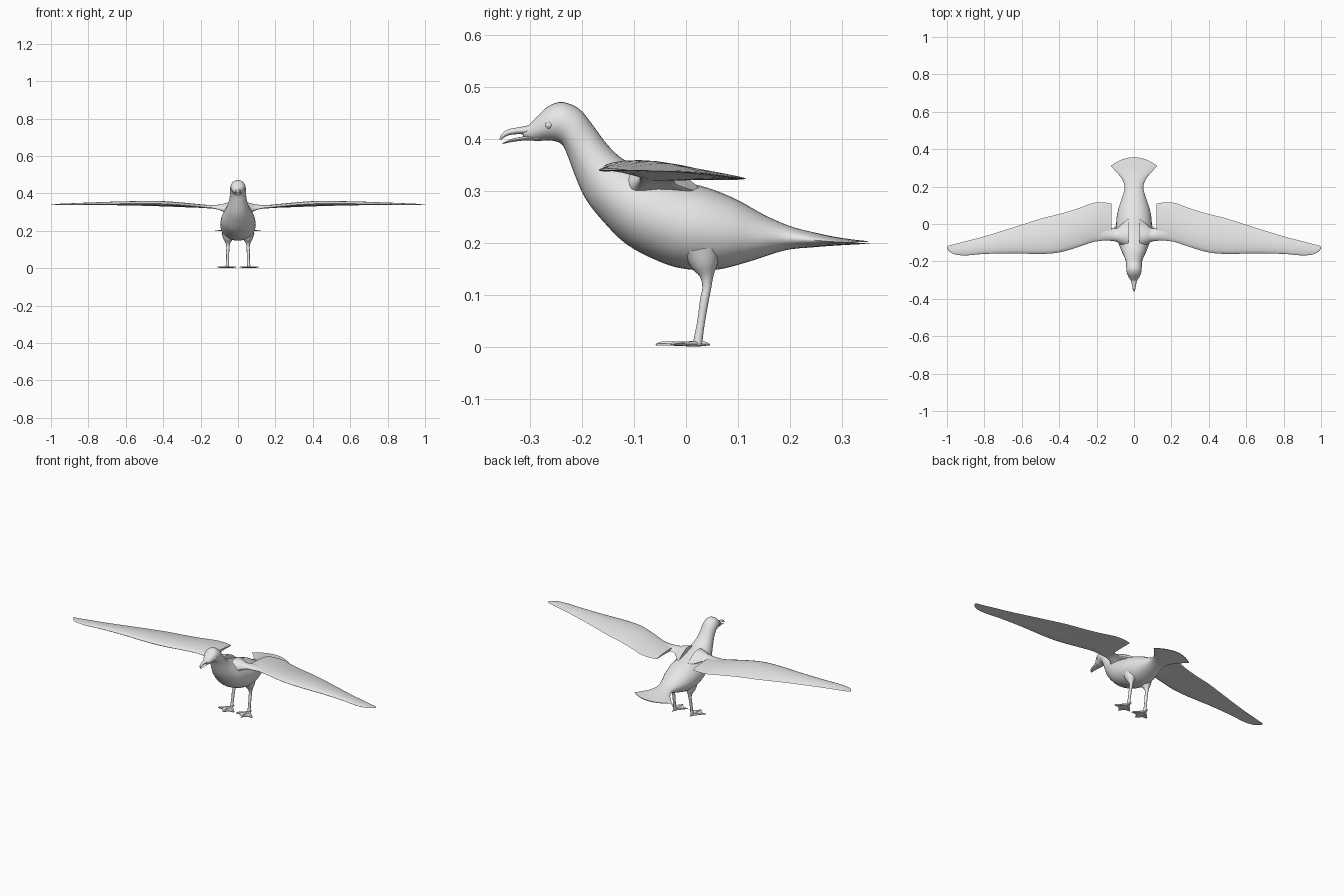
import bpy, bmesh, math
from mathutils import Vector

if "Cube" in bpy.data.objects:
    bpy.data.objects.remove(bpy.data.objects["Cube"])

plumage = bpy.data.materials.new("plain grey")
plumage.diffuse_color = (0.8, 0.8, 0.8, 1)
plumage.use_nodes = True
plumage.node_tree.nodes["Principled BSDF"].inputs["Base Color"].default_value = plumage.diffuse_color


def finish(name, bm, mirror=False, angle=50):
    bmesh.ops.recalc_face_normals(bm, faces=bm.faces)
    me = bpy.data.meshes.new(name)
    bm.to_mesh(me)
    bm.free()
    me.materials.append(plumage)
    ob = bpy.data.objects.new(name, me)
    bpy.context.collection.objects.link(ob)
    bpy.ops.object.select_all(action='DESELECT')
    ob.select_set(True)
    bpy.context.view_layer.objects.active = ob
    bpy.ops.object.shade_smooth_by_angle(angle=math.radians(angle))
    if mirror:
        m = ob.modifiers.new("mirror", 'MIRROR')
        m.use_mirror_merge = False
    return ob


def smooth_rows(rows, k=4):
    """Catmull-Rom interpolation of section parameters."""
    out = []
    for i in range(len(rows) - 1):
        a, b = rows[max(i - 1, 0)], rows[i]
        c, d = rows[i + 1], rows[min(i + 2, len(rows) - 1)]
        for s in range(k):
            t = s / k
            out.append([0.5 * (2 * q + (r - p) * t + (2 * p - 5 * q + 4 * r - s_) * t * t
                               + (3 * q - p - 3 * r + s_) * t ** 3)
                        for p, q, r, s_ in zip(a, b, c, d)])
    return out + [list(rows[-1])]


def loft(name, rings, mirror=False, angle=50):
    bm = bmesh.new()
    vs = [[bm.verts.new(p) for p in ring] for ring in rings]
    n = len(vs[0])
    for a, b in zip(vs, vs[1:]):
        for j in range(n):
            bm.faces.new((a[j], a[(j + 1) % n], b[(j + 1) % n], b[j]))
    bm.faces.new(vs[0])
    bm.faces.new(vs[-1])
    return finish(name, bm, mirror, angle)


def angles(n):
    return [2 * math.pi * j / n for j in range(n)]


def body_ring(row, n=28):
    """Ellipse between a top point and a bottom point; bow curves it forward at the sides."""
    yt, zt, yb, zb, w, bow = row
    ring = []
    for a in angles(n):
        x, c = w * math.sin(a), math.cos(a)
        ring.append((x, (yt + yb) / 2 + (yt - yb) / 2 * c - bow * x * x,
                     (zt + zb) / 2 + (zt - zb) / 2 * c))
    return ring


def wing_ring(row, n=20):
    """Cambered aerofoil: x, leading y, trailing y, leading z, trailing z, thickness."""
    x, yl, yt, zl, zt, th = row
    ring = []
    for a in angles(n):
        u = (1 - math.cos(a)) / 2
        z = zl + (zt - zl) * u + th * 0.35 * math.sin(math.pi * u)
        ring.append((x, yl + (yt - yl) * u, z + th * 0.65 * math.sin(a) * (1.1 - 0.7 * u)))
    return ring


def tube(name, rows, n=12, flat=1.0, mirror=True):
    """Round tube through x, y, z, radius rows."""
    rows = smooth_rows(rows, 3)
    pts = [Vector(r[:3]) for r in rows]
    rings = []
    for i, p in enumerate(pts):
        d = (pts[min(i + 1, len(pts) - 1)] - pts[max(i - 1, 0)]).normalized()
        side = d.cross(Vector((0, 0, 1)) if abs(d.z) < 0.8 else Vector((0, 1, 0))).normalized()
        up = side.cross(d)
        r = rows[i][3]
        rings.append([p + side * r * math.cos(a) + up * r * flat * math.sin(a) for a in angles(n)])
    return loft(name, rings, mirror)


# Head, neck, trunk and fanned tail
body = [
    (-.314, .420, -.314, .407, .010, 0), (-.302, .431, -.303, .401, .017, 0),
    (-.285, .448, -.285, .399, .028, 0), (-.265, .466, -.262, .400, .037, 0),
    (-.238, .474, -.240, .393, .041, 0), (-.205, .460, -.228, .370, .042, 0),
    (-.180, .430, -.215, .335, .044, 0), (-.150, .390, -.195, .290, .053, 0),
    (-.115, .360, -.165, .250, .068, 0), (-.060, .338, -.115, .200, .087, 0),
    (.000, .320, -.050, .166, .094, 0), (.050, .306, .000, .152, .094, 0),
    (.100, .285, .060, .151, .084, 0), (.150, .257, .120, .166, .066, 0),
    (.200, .235, .190, .188, .050, 0), (.250, .222, .245, .194, .066, 1),
    (.300, .212, .300, .198, .098, 2), (.357, .205, .357, .201, .124, 3)]
loft("body", [body_ring(r) for r in smooth_rows(body)])

# Open beak with hooked upper half
upper = [(-.285, .440, -.285, .408, .020, 0), (-.305, .429, -.305, .411, .015, 0),
         (-.325, .425, -.325, .412, .011, 0), (-.343, .421, -.341, .410, .008, 0),
         (-.355, .413, -.350, .406, .006, 0), (-.360, .402, -.357, .401, .002, 0)]
lower = [(-.285, .410, -.285, .399, .018, 0), (-.310, .408, -.310, .400, .013, 0),
         (-.335, .403, -.335, .397, .009, 0), (-.354, .395, -.354, .393, .003, 0)]
loft("upper_beak", [body_ring(r, 16) for r in smooth_rows(upper)])
loft("lower_beak", [body_ring(r, 16) for r in smooth_rows(lower)])

# Eyes
bm = bmesh.new()
bmesh.ops.create_uvsphere(bm, u_segments=14, v_segments=8, radius=0.008)
bmesh.ops.translate(bm, verts=bm.verts, vec=(.031, -.264, .430))
finish("eyes", bm, True)

# Wing panels, square cut beside the body
panel = [
    (.120, -.086, .108, .326, .325, .014), (.160, -.088, .115, .328, .326, .016),
    (.220, -.097, .112, .333, .327, .018), (.300, -.124, .083, .341, .330, .020),
    (.400, -.152, .053, .347, .334, .022), (.500, -.160, .028, .348, .337, .021),
    (.650, -.157, -.020, .347, .340, .017), (.800, -.160, -.066, .345, .341, .012),
    (.900, -.168, -.092, .343, .342, .008), (.960, -.162, -.108, .343, .342, .005),
    (.988, -.146, -.115, .343, .343, .003), (1.00, -.130, -.122, .343, .343, .002)]
loft("wings", [wing_ring(r) for r in smooth_rows(panel)], True)

# Wing shoulders blending the panels into the back
shoulder = [
    (.030, -.130, .030, .310, .300, .060), (.065, -.112, .000, .313, .308, .048),
    (.090, -.097, -.022, .319, .317, .030), (.120, -.090, -.020, .325, .324, .020),
    (.170, -.089, .000, .328, .327, .015), (.220, -.092, .020, .332, .330, .010)]
loft("wing_shoulders", [wing_ring(r) for r in smooth_rows(shoulder)], True)

# Legs with feathered thighs
tube("legs", [(.052, .030, .190, .036), (.053, .036, .160, .026), (.054, .040, .138, .013),
              (.054, .040, .115, .0085), (.055, .036, .095, .0085), (.056, .029, .050, .0075),
              (.057, .024, .020, .0085), (.058, .022, .005, .009)])

# Toes
hx, hy = .058, .022
tips = [(-.050, -.028), (.002, -.058), (.054, -.028)]
for label, (tx, ty) in zip(("inner", "middle", "outer"), tips):
    dx, dy = tx, ty - hy
    tube(label + "_toes", [(hx, hy, .008, .007), (hx + dx * .5, hy + dy * .5, .008, .005),
                           (hx + dx * .85, hy + dy * .85, .009, .0045),
                           (hx + dx, hy + dy, .006, .0015)], 8, .8)
tube("hind_toes", [(hx, hy, .008, .007), (hx, .036, .008, .005), (hx, .046, .006, .002)], 8, .8)

# Webs between the toes with scooped front edges
outline = [(0, hy), tips[0], (-.020, -.030), tips[1], (.024, -.030), tips[2]]
bm = bmesh.new()
face = bm.faces.new([bm.verts.new((hx + x, y, .005)) for x, y in outline])
ext = bmesh.ops.extrude_face_region(bm, geom=[face])
bmesh.ops.translate(bm, vec=(0, 0, .004),
                    verts=[v for v in ext["geom"] if isinstance(v, bmesh.types.BMVert)])
finish("foot_webs", bm, True, 30)

# Rest the soles on the ground
lowest = min((v.co.z for o in bpy.data.objects for v in o.data.vertices))
for o in bpy.data.objects:
    o.location.z -= lowest
